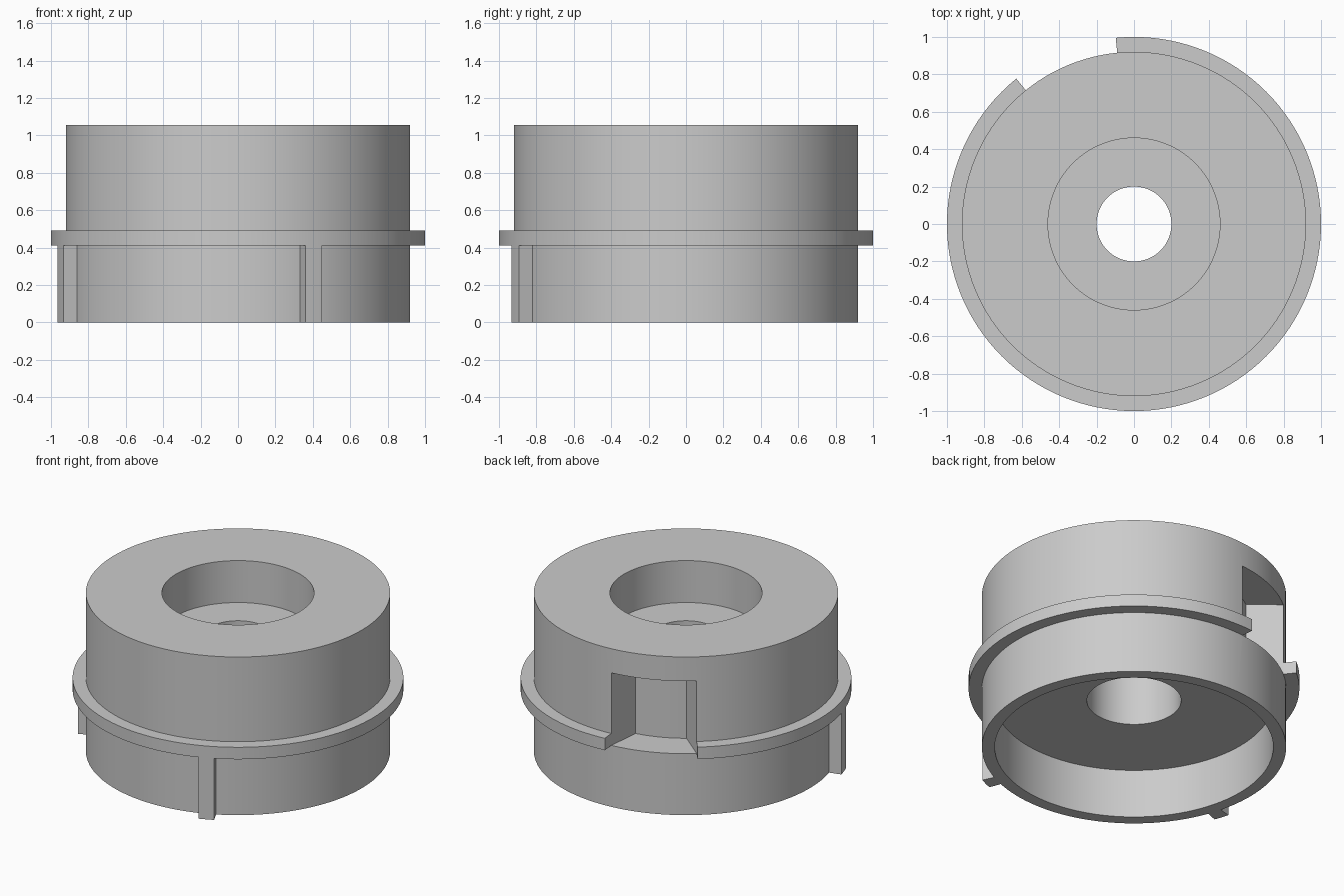
import bpy, bmesh
from math import radians, cos, sin, tau

cube = bpy.data.objects.get("Cube")
if cube:
    bpy.data.objects.remove(cube, do_unlink=True)

grey = bpy.data.materials.new("plain grey")
grey.use_nodes = True
grey.diffuse_color = (0.6, 0.6, 0.6, 1)
grey.node_tree.nodes["Principled BSDF"].inputs["Base Color"].default_value = (0.6, 0.6, 0.6, 1)

BODY_R, FLANGE_R = 0.92, 1.0
FLANGE_Z, TOP_Z = 0.41, 1.055


def finish(name, bm):
    bmesh.ops.recalc_face_normals(bm, faces=bm.faces)
    mesh = bpy.data.meshes.new(name)
    bm.to_mesh(mesh)
    bm.free()
    mesh.materials.append(grey)
    obj = bpy.data.objects.new(name, mesh)
    bpy.context.collection.objects.link(obj)
    return obj


def lathe(name, profile, segments=128):
    """Revolve a closed (radius, height) outline around z."""
    bm = bmesh.new()
    rings = []
    for i in range(segments):
        a = tau * i / segments
        rings.append([bm.verts.new((r * cos(a), r * sin(a), z)) for r, z in profile])
    n = len(profile)
    for i in range(segments):
        p, q = rings[i], rings[(i + 1) % segments]
        for j in range(n):
            k = (j + 1) % n
            bm.faces.new((p[j], q[j], q[k], p[k]))
    return finish(name, bm)


def prism(name, outline, z0, z1):
    """Extrude a plan outline between two heights."""
    bm = bmesh.new()
    base = bm.faces.new([bm.verts.new((x, y, z0)) for x, y in outline])
    top = bmesh.ops.extrude_face_region(bm, geom=[base])["geom"]
    for v in top:
        if isinstance(v, bmesh.types.BMVert):
            v.co.z = z1
    return finish(name, bm)


def arc(r, a0, a1, steps):
    angles = [radians(a0 + (a1 - a0) * i / steps) for i in range(steps + 1)]
    return [(r * cos(a), r * sin(a)) for a in angles]


def smooth(obj):
    bpy.ops.object.select_all(action='DESELECT')
    obj.select_set(True)
    bpy.context.view_layer.objects.active = obj
    bpy.ops.object.shade_smooth_by_angle(angle=radians(30))


# Turned body: bottom recess, outer wall with flange, counterbore, stepped hole
body = lathe("flanged_body", [
    (0.285, 0.325), (0.842, 0.325), (0.842, 0), (BODY_R, 0),
    (BODY_R, FLANGE_Z), (FLANGE_R, FLANGE_Z), (FLANGE_R, 0.49), (BODY_R, 0.49),
    (BODY_R, TOP_Z), (0.46, TOP_Z), (0.46, 0.775), (0.2, 0.775),
    (0.2, 0.7), (0.285, 0.7)])

# Notch through the flange and into the wall, narrowing towards the centre
notch = prism("notch_cutter",
              arc(0.7, 99.2, 125.3, 16) + arc(BODY_R, 129, 129, 1)[:1]
              + arc(1.1, 129, 95.6, 8) + arc(BODY_R, 95.6, 95.6, 1)[:1],
              FLANGE_Z, 0.894)
notch.hide_render = True
cut = body.modifiers.new("notch", 'BOOLEAN')
cut.operation = 'DIFFERENCE'
cut.solver = 'EXACT'
cut.object = notch
bpy.context.view_layer.objects.active = body
bpy.ops.object.modifier_apply(modifier=cut.name)
bpy.data.objects.remove(notch, do_unlink=True)
smooth(body)

# Two upright ribs below the flange
for side, start in (("right", 195.2), ("front", 291.1)):
    end = start + 5.6
    rib = prism(side + "_rib", arc(0.89, start, end, 3) + arc(FLANGE_R - 0.001, end, start, 3),
                0, FLANGE_Z + 0.02)
    smooth(rib)
